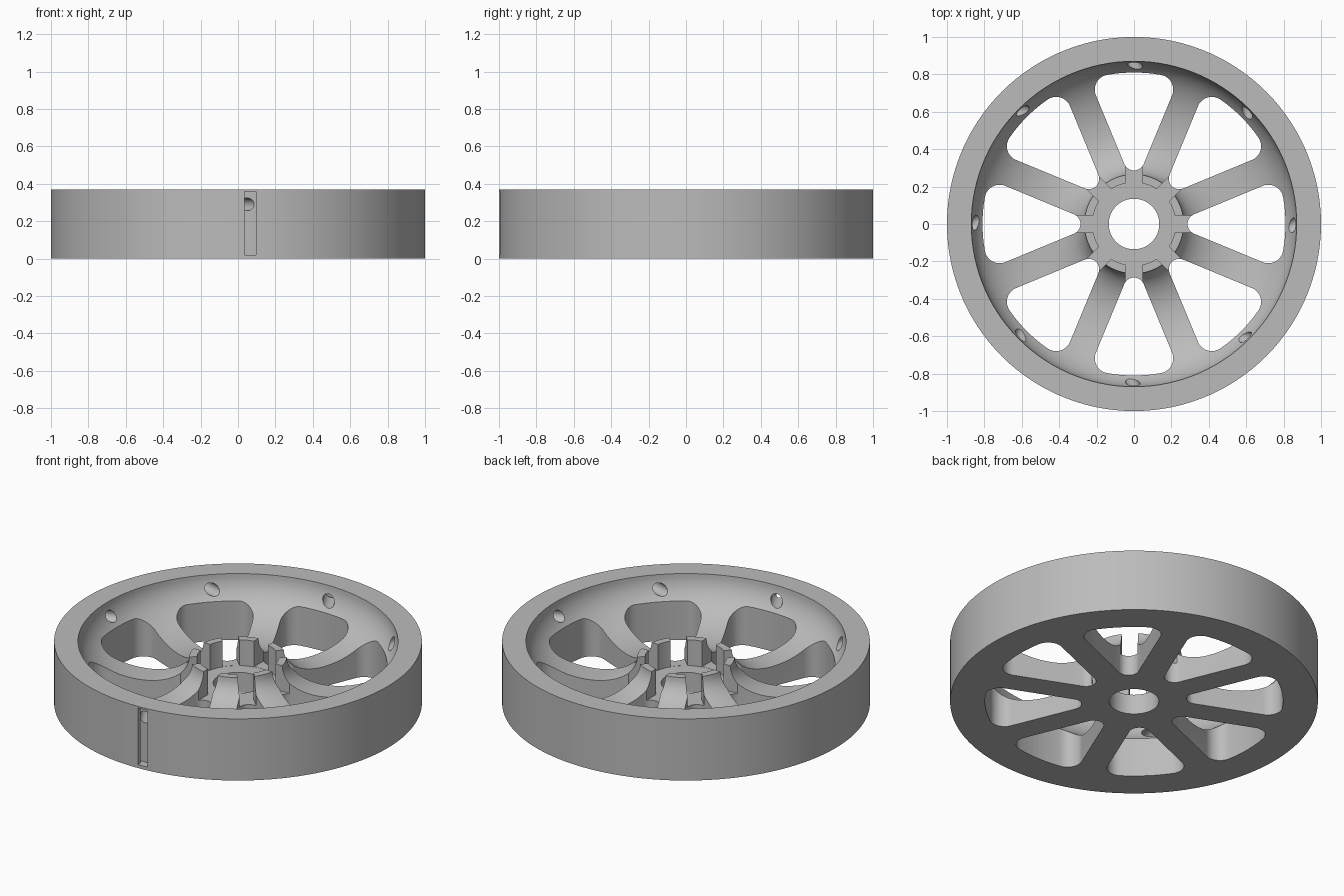
import bpy, bmesh
from math import sin, cos, pi, radians, asin
from mathutils import Matrix, Vector

SEGS = 120
SPOKE_HALF = 0.075
HALF_STEP = pi / 8

old = bpy.data.objects.get("Cube")
if old:
    bpy.data.objects.remove(old, do_unlink=True)

grey = bpy.data.materials.new("machined_grey")
grey.use_nodes = True
colour = (0.5, 0.5, 0.5, 1)
grey.diffuse_color = colour
grey.node_tree.nodes["Principled BSDF"].inputs["Base Color"].default_value = colour


def finish(bm, name):
    bmesh.ops.recalc_face_normals(bm, faces=bm.faces)
    mesh = bpy.data.meshes.new(name)
    bm.to_mesh(mesh)
    bm.free()
    obj = bpy.data.objects.new(name, mesh)
    bpy.context.collection.objects.link(obj)
    mesh.materials.append(grey)
    return obj


def lathe(name, profile):
    """Revolve a closed (radius, height) outline about z."""
    bm = bmesh.new()
    verts = [bm.verts.new((r, 0, z)) for r, z in profile]
    edges = [bm.edges.new((a, b)) for a, b in zip(verts, verts[1:] + verts[:1])]
    bmesh.ops.spin(bm, geom=verts + edges, cent=(0, 0, 0), axis=(0, 0, 1),
                   angle=2 * pi, steps=SEGS, use_merge=True)
    bmesh.ops.remove_doubles(bm, verts=bm.verts, dist=1e-5)
    return finish(bm, name)


def arc(cx, cy, rx, ry, start, end, n):
    steps = [start + (end - start) * i / n for i in range(n + 1)]
    return [(cx + rx * cos(a), cy + ry * sin(a)) for a in steps]


def add_prism(bm, outline, z0, z1, turn):
    rot = Matrix.Rotation(turn, 3, "Z")
    low, high = [[bm.verts.new(rot @ Vector((x, y, z))) for x, y in outline]
                 for z in (z0, z1)]
    bm.faces.new(low[::-1])
    bm.faces.new(high)
    for i in range(len(low)):
        bm.faces.new((low[i - 1], low[i], high[i], high[i - 1]))


def rectangle(x0, x1, y0, y1):
    return [(x0, y0), (x1, y0), (x1, y1), (x0, y1)]


def cut(target, cutter):
    mod = target.modifiers.new("cut", "BOOLEAN")
    mod.operation = "DIFFERENCE"
    mod.solver = "EXACT"
    mod.object = cutter
    bpy.context.view_layer.update()
    with bpy.context.temp_override(object=target, active_object=target):
        bpy.ops.object.modifier_apply(modifier=mod.name)
    bpy.data.objects.remove(cutter, do_unlink=True)


# Wheel body: rim with an outer channel, dished web, hub collar and bore
web_r, web_z = 0.5, 0.12
bowl = arc(web_r, 0.37, 0.37, 0.37 - web_z, 0, -pi / 2, 18)
flare = arc(web_r, 0.275, web_r - 0.265, 0.275 - web_z, -pi / 2, -pi, 14)[1:]
hub = [(0.222, 0.275), (0.222, 0.12), (0.135, 0.12), (0.135, 0)]
rim = [(1, 0), (1, 0.02), (0.95, 0.02), (0.95, 0.36), (1, 0.36), (1, 0.37)]
wheel = lathe("wheel_body", rim + bowl + flare + hub)

# Window outline: rounded wedge between two straight-sided spokes
corner, tip = 0.08, 0.056
corner_r = 0.81 - corner
tilt = HALF_STEP - asin((SPOKE_HALF + corner) / corner_r)
cx, cy = corner_r * cos(tilt), corner_r * sin(tilt)
tip_x = (SPOKE_HALF + tip) / sin(HALF_STEP)
side = HALF_STEP + pi / 2
window = arc(cx, cy, corner, corner, tilt, side, 10)
window += arc(tip_x, 0, tip, tip, side, 2 * pi - side, 12)
window += arc(cx, -cy, corner, corner, -side, -tilt, 10)
window += arc(0, 0, 0.81, 0.81, -tilt, tilt, 8)[1:-1]

windows, slots, holes = bmesh.new(), bmesh.new(), bmesh.new()
for i in range(8):
    turn = i * pi / 4
    add_prism(windows, window, -0.1, 0.6, turn)
    # Gaps between the hub prongs
    add_prism(slots, rectangle(0.215, 0.34, -0.046, 0.046), 0.121, 0.6, turn)
    # Slanted holes from the bowl into the rim channel
    place = (Matrix.Rotation(turn - radians(0.8), 4, "Z")
             @ Matrix.Translation((0.84, 0, 0.29))
             @ Matrix.Rotation(radians(30), 4, "Z")
             @ Matrix.Translation((0.04, 0, 0))
             @ Matrix.Rotation(pi / 2, 4, "Y"))
    bmesh.ops.create_cone(holes, cap_ends=True, segments=24, radius1=0.034,
                          radius2=0.034, depth=0.23, matrix=place)
for bm, name in ((windows, "window_cutter"), (slots, "slot_cutter"), (holes, "hole_cutter")):
    cut(wheel, finish(bm, name))

# Outer band closing the channel, with one open slot at the front
band = lathe("outer_band", [(0.975, 0.02), (1, 0.02), (1, 0.36), (0.975, 0.36)])
gap = bmesh.new()
add_prism(gap, rectangle(0.035, 0.097, -1.1, -0.9), -0.1, 0.6, 0)
cut(band, finish(gap, "gap_cutter"))

for obj in (wheel, band):
    bpy.ops.object.select_all(action="DESELECT")
    obj.select_set(True)
    bpy.context.view_layer.objects.active = obj
    bpy.ops.object.shade_smooth_by_angle(angle=radians(30))
